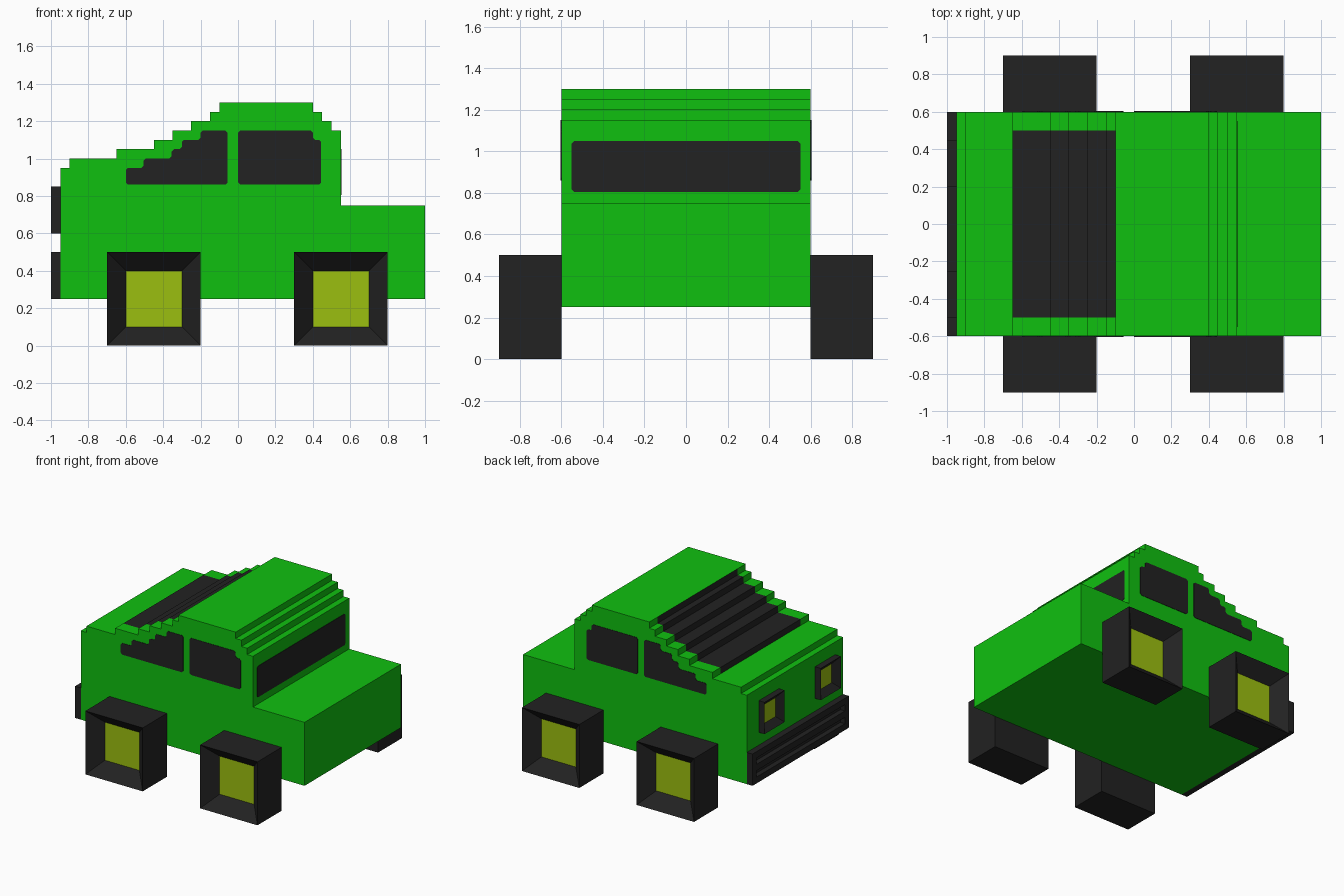
import bpy, bmesh
from mathutils import Vector

old = bpy.data.objects.get("Cube")
if old:
    bpy.data.objects.remove(old, do_unlink=True)


def material(name, rgb):
    m = bpy.data.materials.new(name)
    m.use_nodes = True
    m.diffuse_color = (*rgb, 1)
    bsdf = next(n for n in m.node_tree.nodes if n.type == 'BSDF_PRINCIPLED')
    bsdf.inputs["Base Color"].default_value = (*rgb, 1)
    return m


GREEN = material("bright green", (0.005, 0.53, 0.005))
BLACK = material("soft black", (0.016, 0.016, 0.016))
YELLOW = material("olive yellow", (0.33, 0.52, 0.005))


def finish(name, bm, mats):
    bmesh.ops.recalc_face_normals(bm, faces=bm.faces)
    mesh = bpy.data.meshes.new(name)
    bm.to_mesh(mesh)
    bm.free()
    for m in mats:
        mesh.materials.append(m)
    obj = bpy.data.objects.new(name, mesh)
    bpy.context.collection.objects.link(obj)
    return obj


def add_box(bm, lo, hi):
    lo, hi = Vector(lo), Vector(hi)
    verts = bmesh.ops.create_cube(bm, size=1)["verts"]
    for v in verts:
        v.co = (lo + hi) / 2 + v.co * (hi - lo)


def recessed_box(name, lo, hi, direction, border, depth):
    """Black box with a sunken yellow panel on the side facing direction."""
    bm = bmesh.new()
    add_box(bm, lo, hi)
    bm.normal_update()
    d = Vector(direction)
    face = max(bm.faces, key=lambda f: f.normal.dot(d))
    bmesh.ops.inset_region(bm, faces=[face], thickness=border, use_even_offset=True)
    bmesh.ops.translate(bm, vec=-d * depth, verts=face.verts)
    face.material_index = 1
    return finish(name, bm, [BLACK, YELLOW])


def plate(name, outline, place, push):
    """Thin window with clipped corners, raised from the panel by push."""
    bm = bmesh.new()
    face = bm.faces.new([bm.verts.new(place(u, v)) for u, v in outline])
    bmesh.ops.bevel(bm, geom=list(bm.verts), offset=0.012, segments=1,
                    affect='VERTICES', profile=0.5)
    out = bmesh.ops.extrude_face_region(bm, geom=list(bm.faces))
    bmesh.ops.translate(bm, vec=push,
                        verts=[g for g in out["geom"] if isinstance(g, bmesh.types.BMVert)])
    return finish(name, bm, [BLACK])


# Body: stepped side profile swept across the width in three bands
profile = [(-0.95, 0.25), (-0.95, 0.95)]
# each tread: start x, height
for x, z in [(-0.9, 1.0), (-0.65, 1.05), (-0.45, 1.1), (-0.35, 1.15),
             (-0.25, 1.2), (-0.15, 1.25), (-0.1, 1.3)]:
    profile += [(x, profile[-1][1]), (x, z)]
for x, z in [(0.4, 1.25), (0.45, 1.2), (0.5, 1.15), (0.55, 0.75), (1.0, 0.25)]:
    profile += [(x, profile[-1][1]), (x, z)]

bm = bmesh.new()
rows = [[bm.verts.new((x, y, z)) for x, z in profile] for y in (-0.6, -0.5, 0.5, 0.6)]
n = len(profile)
for band, (a, b) in enumerate(zip(rows, rows[1:])):
    for i in range(n):
        j = (i + 1) % n
        f = bm.faces.new((a[i], a[j], b[j], b[i]))
        c = f.calc_center_median()
        # windscreen covers the middle band of the front steps
        if band == 1 and -0.66 < c.x < -0.09 and c.z > 1.01:
            f.material_index = 1
bm.faces.new(rows[0])
bm.faces.new(rows[-1])
finish("car_body", bm, [GREEN, BLACK])

# Side windows
front_window = [(-0.6, 0.86), (-0.055, 0.86), (-0.055, 1.15), (-0.2, 1.15),
                (-0.2, 1.1), (-0.3, 1.1), (-0.3, 1.1 - 0.05), (-0.355, 1.05),
                (-0.355, 1.0), (-0.505, 1.0), (-0.505, 0.95), (-0.6, 0.95)]
rear_window = [(0.0, 0.86), (0.445, 0.86), (0.445, 1.1), (0.4, 1.1),
               (0.4, 1.15), (0.0, 1.15)]
for s, side in ((-1, "near"), (1, "far")):
    for label, outline in (("front", front_window), ("rear", rear_window)):
        plate(f"{side}_{label}_side_window", outline,
              lambda u, v: (u, s * 0.598, v), (0, s * 0.005, 0))

# Back window
plate("back_window", [(-0.55, 0.805), (0.55, 0.805), (0.55, 1.05), (-0.55, 1.05)],
      lambda u, v: (0.548, u, v), (0.005, 0, 0))

# Wheels with sunken hubs
for s, side in ((-1, "near"), (1, "far")):
    for x, label in ((-0.7, "front"), (0.3, "rear")):
        y0, y1 = sorted((s * 0.6, s * 0.9))
        recessed_box(f"{side}_{label}_wheel", (x, y0, 0), (x + 0.5, y1, 0.5),
                     (0, s, 0), 0.1, 0.1)

# Headlights
for y, side in ((-0.5, "near"), (0.2, "far")):
    recessed_box(f"{side}_headlight", (-1, y, 0.6), (-0.95, y + 0.25, 0.85),
                 (-1, 0, 0), 0.05, 0.045)

# Grille: backing, end posts and three bars
bm = bmesh.new()
add_box(bm, (-0.96, -0.6, 0.25), (-0.95, 0.6, 0.5))
for y in (-0.6, 0.55):
    add_box(bm, (-1, y, 0.25), (-0.96, y + 0.05, 0.5))
for z in (0.25, 0.35, 0.45):
    add_box(bm, (-1, -0.55, z), (-0.96, 0.55, z + 0.05))
finish("front_grille", bm, [BLACK])
